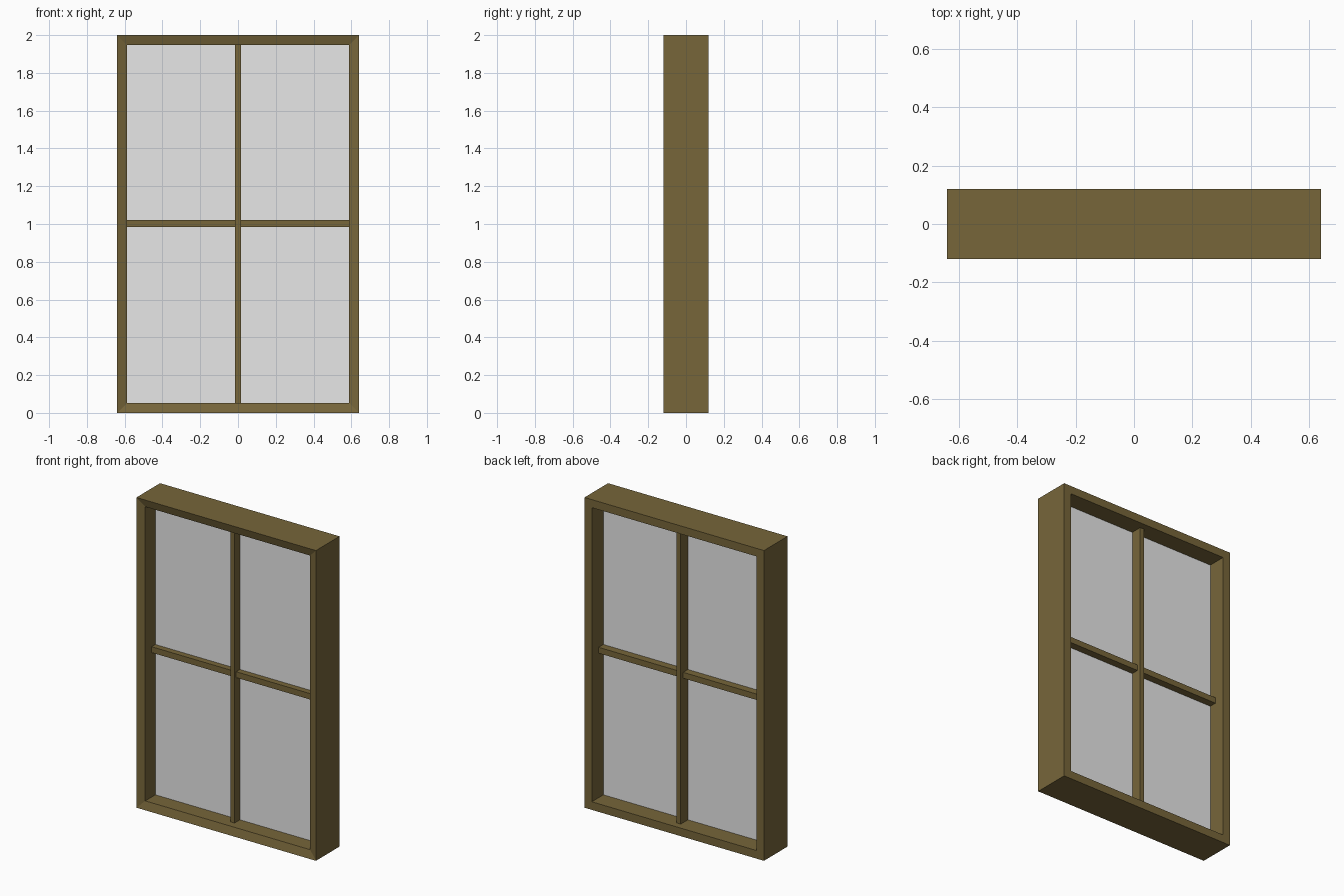
import bpy
import bmesh

cube = bpy.data.objects.get("Cube")
if cube:
    bpy.data.objects.remove(cube, do_unlink=True)


def material(name, rgb):
    mat = bpy.data.materials.new(name)
    mat.use_nodes = True
    mat.diffuse_color = (*rgb, 1)
    mat.node_tree.nodes["Principled BSDF"].inputs["Base Color"].default_value = (*rgb, 1)
    return mat


wood = material("brown wood", (0.184, 0.133, 0.042))
glass = material("pale grey glass", (0.8, 0.8, 0.8))

HALF_WIDTH, HEIGHT, RAIL = 0.64, 2.0, 0.052
INNER = HALF_WIDTH - RAIL


def add_object(name, bm, mat):
    bmesh.ops.recalc_face_normals(bm, faces=bm.faces)
    mesh = bpy.data.meshes.new(name)
    bm.to_mesh(mesh)
    bm.free()
    mesh.materials.append(mat)
    obj = bpy.data.objects.new(name, mesh)
    bpy.context.collection.objects.link(obj)
    return obj


def box(name, x, y, z, mat):
    """Box from (low, high) pairs on each axis."""
    bm = bmesh.new()
    bmesh.ops.create_cube(bm, size=1)
    for v in bm.verts:
        v.co = [pair[int(c > 0)] for pair, c in zip((x, y, z), v.co)]
    return add_object(name, bm, mat)


# Outer frame: a profile (inset, depth) swept round four mitred corners,
# with the front sloping in towards the opening
def mitred_frame(name, profile, mat):
    bm = bmesh.new()
    rings = []
    for sx, top in ((-1, 0), (1, 0), (1, 1), (-1, 1)):
        rings.append([bm.verts.new((sx * (HALF_WIDTH - inset), y,
                                    HEIGHT - inset if top else inset))
                      for inset, y in profile])
    n = len(profile)
    for i, ring in enumerate(rings):
        following = rings[(i + 1) % 4]
        for j in range(n):
            k = (j + 1) % n
            bm.faces.new((ring[j], ring[k], following[k], following[j]))
    return add_object(name, bm, mat)


mitred_frame("outer_frame", [(0, -0.12), (RAIL, -0.105), (RAIL, 0.12), (0, 0.12)], wood)

# Glazing bars: the upright is deeper than the crossbar
box("upright_bar", (-0.015, 0.015), (-0.057, 0.075), (RAIL, HEIGHT - RAIL), wood)
for side, x in (("right", (-INNER, -0.015)), ("left", (0.015, INNER))):
    box(side + "_crossbar", x, (-0.04, 0.05), (0.983, 1.021), wood)

# Four panes
for side, x in (("right", (-INNER, -0.015)), ("left", (0.015, INNER))):
    for level, z in (("lower", (RAIL, 0.983)), ("upper", (1.021, HEIGHT - RAIL))):
        box(f"{level}_{side}_pane", x, (-0.002, 0.002), z, glass)
